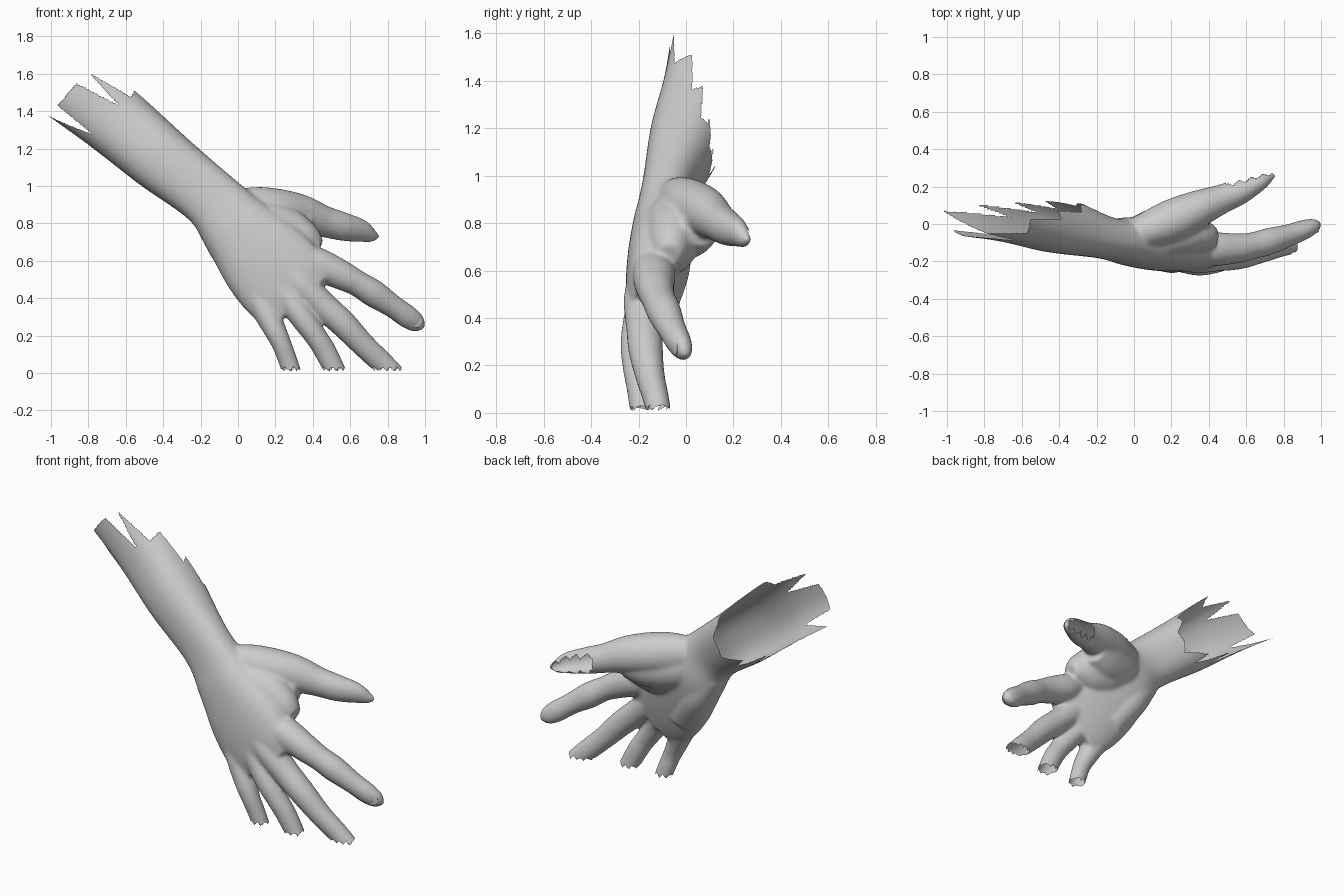
import bpy, bmesh, math
from mathutils import Vector


def spline(points, steps=8):
    """Catmull-Rom through (x, y, z, half width, half thickness) points."""
    p = [Vector(q) for q in points]
    p = [2 * p[0] - p[1]] + p + [2 * p[-1] - p[-2]]
    out = []
    for i in range(1, len(p) - 2):
        a, b, c, d = p[i - 1:i + 3]
        for k in range(steps):
            t = k / steps
            out.append(0.5 * (2 * b + (c - a) * t + (2 * a - 5 * b + 4 * c - d) * t**2
                              + (3 * b - a - 3 * c + d) * t**3))
    return out + [p[-2]]


def add_tube(bm, points, sides=32, power=1.0):
    """Closed loft of flattened rings along a spline."""
    path = spline(points)
    rings = []
    for i, q in enumerate(path):
        n, m = path[min(i + 1, len(path) - 1)], path[max(i - 1, 0)]
        tan = Vector((n[0] - m[0], n[1] - m[1], n[2] - m[2])).normalized()
        side = tan.cross(Vector((0, 1, 0))).normalized()
        up = side.cross(tan)
        ring = []
        for k in range(sides):
            a = 2 * math.pi * k / sides
            c, s = math.cos(a), math.sin(a)
            c = math.copysign(abs(c) ** power, c)
            s = math.copysign(abs(s) ** power, s)
            ring.append(bm.verts.new(Vector((q[0], q[1], q[2]))
                                     + side * c * max(q[3], .004) + up * s * max(q[4], .004)))
        rings.append(ring)
    faces = [bm.faces.new(rings[0]), bm.faces.new(rings[-1][::-1])]
    for r0, r1 in zip(rings, rings[1:]):
        for k in range(sides):
            j = (k + 1) % sides
            faces.append(bm.faces.new((r0[k], r1[k], r1[j], r0[j])))
    bmesh.ops.recalc_face_normals(bm, faces=faces)


# forearm, wrist and palm
arm = [(-1.0, .165, 1.63, .23, .22), (-.685, .08, 1.375, .195, .175), (-.42, .0, 1.15, .178, .155),
       (-.15, -.075, .935, .162, .112), (0, -.095, .77, .20, .13), (.14, -.13, .61, .245, .12),
       (.26, -.16, .47, .25, .095), (.34, -.175, .38, .21, .065)]
# palm pads and the web between thumb and index finger
thenar = [(-.03, -.06, .85, .09, .08), (.10, -.03, .80, .13, .11), (.25, .02, .785, .13, .11),
          (.37, .07, .79, .09, .085)]
web = [(.0, -.07, .86, .10, .10), (.15, -.065, .77, .15, .125), (.28, -.06, .725, .145, .11),
       (.37, -.065, .695, .105, .09), (.435, -.07, .665, .05, .05)]
heel = [(-.15, -.07, .80, .08, .08), (-.03, -.085, .63, .10, .105), (.10, -.125, .45, .09, .09)]
# thumb
thumb = [(-.05, -.07, .89, .08, .07), (.08, -.03, .88, .115, .10), (.21, .02, .865, .12, .115),
         (.34, .08, .845, .108, .10), (.46, .13, .81, .085, .08), (.56, .17, .783, .077, .07),
         (.65, .213, .762, .064, .052), (.71, .244, .737, .042, .034), (.755, .264, .727, .012, .01)]
# four fingers, knuckle to tip
index = [(.30, -.14, .65, .06, .07), (.42, -.135, .585, .088, .09), (.55, -.13, .525, .080, .08),
         (.64, -.115, .478, .070, .072), (.725, -.092, .425, .074, .072), (.83, -.06, .355, .062, .06),
         (.91, -.03, .298, .062, .053), (.965, -.008, .262, .048, .038), (.998, .004, .245, .012, .012)]
middle = [(.23, -.165, .60, .06, .07), (.33, -.175, .48, .082, .088), (.45, -.175, .365, .076, .078),
          (.56, -.17, .265, .073, .073), (.67, -.15, .15, .065, .062), (.77, -.125, .055, .062, .055),
          (.85, -.11, -.02, .055, .05)]
ring = [(.16, -.17, .56, .06, .065), (.26, -.18, .42, .075, .08), (.345, -.205, .295, .067, .072),
        (.42, -.205, .19, .060, .062), (.47, -.195, .11, .060, .057), (.54, -.18, -.03, .055, .05)]
pinky = [(.06, -.16, .50, .05, .06), (.13, -.175, .36, .068, .072), (.195, -.20, .235, .061, .063),
         (.235, -.205, .15, .053, .053), (.265, -.195, .07, .052, .048), (.30, -.185, -.03, .05, .045)]

bm = bmesh.new()
add_tube(bm, arm, 48, .87)
for part in (thenar, web, heel, thumb, index, middle, ring, pinky):
    add_tube(bm, part)
src = bpy.data.meshes.new("hand_source")
bm.to_mesh(src)
bm.free()
hand = bpy.data.objects.new("hand", src)
bpy.context.collection.objects.link(hand)

# fuse the tubes into one smooth skin
fuse = hand.modifiers.new("fuse", 'REMESH')
fuse.mode = 'VOXEL'
fuse.voxel_size = .0075
soft = hand.modifiers.new("soften", 'SMOOTH')
soft.factor = .5
soft.iterations = 30
skin = bpy.data.meshes.new_from_object(hand.evaluated_get(bpy.context.evaluated_depsgraph_get()))
hand.modifiers.clear()
hand.data = skin

# torn forearm end: (angle around the arm, distance from the wrist)
TEAR = [(-15, .68), (0, .46), (12, .48), (25, .30), (45, .28), (60, .20), (90, .20), (110, .17),
        (135, .32), (142, .22), (155, .50), (160, .33), (175, .74), (180, .50), (197, .95),
        (224, .70), (230, .945), (274, .94), (293, .68), (300, .915), (320, .67), (345, .68)]


def tear_length(a):
    for (a0, s0), (a1, s1) in zip(TEAR, TEAR[1:]):
        if a0 <= a <= a1:
            return s0 + (s1 - s0) * (a - a0) / (a1 - a0)
    return .6


def zigzag(t):
    return abs((t % 1) * 2 - 1)


def torn_away(p):
    dx, dz = p.x + .15, p.z - .935
    s, v = -.77 * dx + .64 * dz, .64 * dx + .77 * dz
    if s > .14:                                     # forearm
        a = math.degrees(math.atan2(p.y + .075 - .22 * s, v))
        return s > tear_length(a if a >= -15 else a + 360)
    if p.z < .1:                                    # three fingertips
        return p.z < .012 + .02 * zigzag(p.x * 24 + p.y * 9)
    if p.x > .49 and p.y > .1:                      # thumb pad
        return p.y > .198 + .27 * (p.x - .5) + .02 * zigzag(p.x * 16)
    return False


bm = bmesh.new()
bm.from_mesh(skin)
bmesh.ops.delete(bm, geom=[f for f in bm.faces if torn_away(f.calc_center_median())], context='FACES')
for f in bm.faces:
    f.smooth = True
bm.to_mesh(skin)
bm.free()

# index fingernail
bpy.ops.mesh.primitive_uv_sphere_add(segments=24, ring_count=12, radius=1, location=(.95, -.048, .278))
nail = bpy.context.object
nail.name = "index_nail"
nail.scale = (.042, .010, .034)
nail.rotation_euler = (0, math.radians(33), math.radians(16))
bpy.ops.object.shade_smooth()
